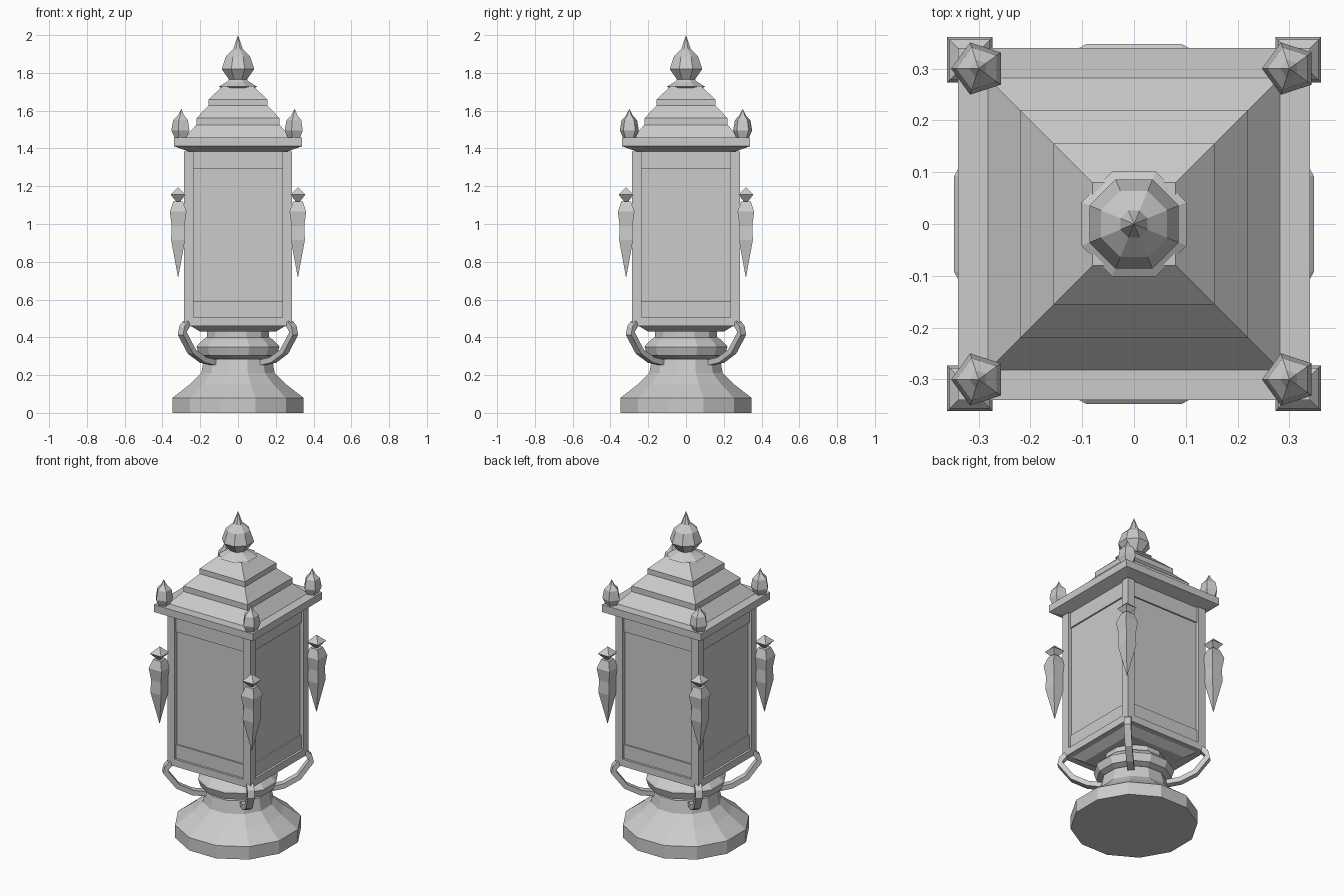
import bpy, bmesh, math
from mathutils import Vector

if "Cube" in bpy.data.objects:
    bpy.data.objects.remove(bpy.data.objects["Cube"])

metal = bpy.data.materials.new("grey metal")
metal.diffuse_color = (0.6, 0.6, 0.6, 1)
metal.use_nodes = True
metal.node_tree.nodes["Principled BSDF"].inputs["Base Color"].default_value = metal.diffuse_color


def finish(name, bm):
    bmesh.ops.remove_doubles(bm, verts=bm.verts, dist=1e-5)
    bmesh.ops.recalc_face_normals(bm, faces=bm.faces)
    me = bpy.data.meshes.new(name)
    bm.to_mesh(me)
    bm.free()
    me.materials.append(metal)
    ob = bpy.data.objects.new(name, me)
    bpy.context.collection.objects.link(ob)
    return ob


def loft(bm, rings):
    """Skin a list of equal vertex rings and close both ends."""
    rings = [[bm.verts.new(p) for p in r] for r in rings]
    n = len(rings[0])
    for a, b in zip(rings, rings[1:]):
        for i in range(n):
            j = (i + 1) % n
            bm.faces.new((a[i], a[j], b[j], b[i]))
    bm.faces.new(rings[0])
    bm.faces.new(rings[-1])


def turned(name, profile, sides, at=(0, 0), start=None, flat=True):
    """Turn (radius, z) points; flat=True means radius is to the flat side."""
    k = 1 / math.cos(math.pi / sides) if flat else 1
    start = math.pi / sides if start is None else start
    bm = bmesh.new()
    loft(bm, [[(at[0] + max(r, 1e-4) * k * math.cos(start + 2 * math.pi * i / sides),
                at[1] + max(r, 1e-4) * k * math.sin(start + 2 * math.pi * i / sides), z)
               for i in range(sides)] for r, z in profile])
    return finish(name, bm)


def box(name, x0, x1, y0, y1, z0, z1):
    bm = bmesh.new()
    loft(bm, [[(x0, y0, z), (x1, y0, z), (x1, y1, z), (x0, y1, z)] for z in (z0, z1)])
    return finish(name, bm)


# Twelve-sided foot and collar
turned("base", [(.347, 0), (.347, .08), (.25, .155), (.195, .21), (.18, .285),
                (.155, .285), (.205, .305), (.22, .35), (.215, .358), (.185, .388),
                (.165, .40), (.165, .44)], 12)

# Lantern body: tapered floor, sill, recessed glass, stepped rails
turned("floor", [(.20, .43), (.25, .46), (.285, .46), (.285, .505)], 4)
turned("glass", [(.262, .50), (.262, 1.385)], 4)
turned("lower_rail", [(.271, .50), (.271, .59)], 4)
turned("upper_rail", [(.271, 1.29), (.271, 1.385)], 4)

# Eave and stepped pyramid roof
turned("roof", [(.25, 1.38), (.34, 1.412), (.34, 1.457), (.282, 1.457), (.22, 1.525),
                (.22, 1.56), (.155, 1.628), (.155, 1.66), (.08, 1.73)], 4)

# Octagonal roof cap and top finial
turned("roof_cap", [(.08, 1.715), (.101, 1.727), (.06, 1.752), (.045, 1.768)], 8)
turned("top_finial", [(.045, 1.762), (.086, 1.82), (.064, 1.888), (.026, 1.925), (0, 2.0)], 8)

# Everything repeated on the four corners
leg_path = [(.27, .475), (.288, .45), (.295, .42), (.245, .325), (.185, .28), (.11, .262)]
for sx in (-1, 1):
    for sy in (-1, 1):
        tag = ("left" if sx < 0 else "right") + ("_front" if sy < 0 else "_back")
        xs, ys = sorted((sx * .235, sx * .285)), sorted((sy * .235, sy * .285))
        box("post_" + tag, *xs, *ys, .50, 1.385)

        # Five-sided bud on the eave
        turned("corner_finial_" + tag,
               [(.034, 1.455), (.053, 1.495), (.043, 1.55), (.018, 1.575), (0, 1.61)],
               5, (sx * .30, sy * .30), math.pi, False)

        # Hanging square drop with a small diamond above
        c = (sx * .317, sy * .317)
        turned("drop_" + tag, [(0, .715), (.037, .915), (.034, .99), (.044, 1.065), (.026, 1.118)], 4, c)
        turned("drop_diamond_" + tag, [(.008, 1.115), (.039, 1.155), (0, 1.195)], 4, c)

        # Curved bracket running along the diagonal
        out = Vector((sx, sy, 0)).normalized()
        side = Vector((-out.y, out.x, 0))
        pts = [Vector((sx * d, sy * d, z)) for d, z in leg_path]
        rings = []
        for i, p in enumerate(pts):
            t = (pts[min(i + 1, len(pts) - 1)] - pts[max(i - 1, 0)]).normalized()
            n = t.cross(side).normalized() * .015
            w = side * .02
            rings.append([p + n + w, p + n - w, p - n - w, p - n + w])
        bm = bmesh.new()
        loft(bm, rings)
        finish("bracket_" + tag, bm)
